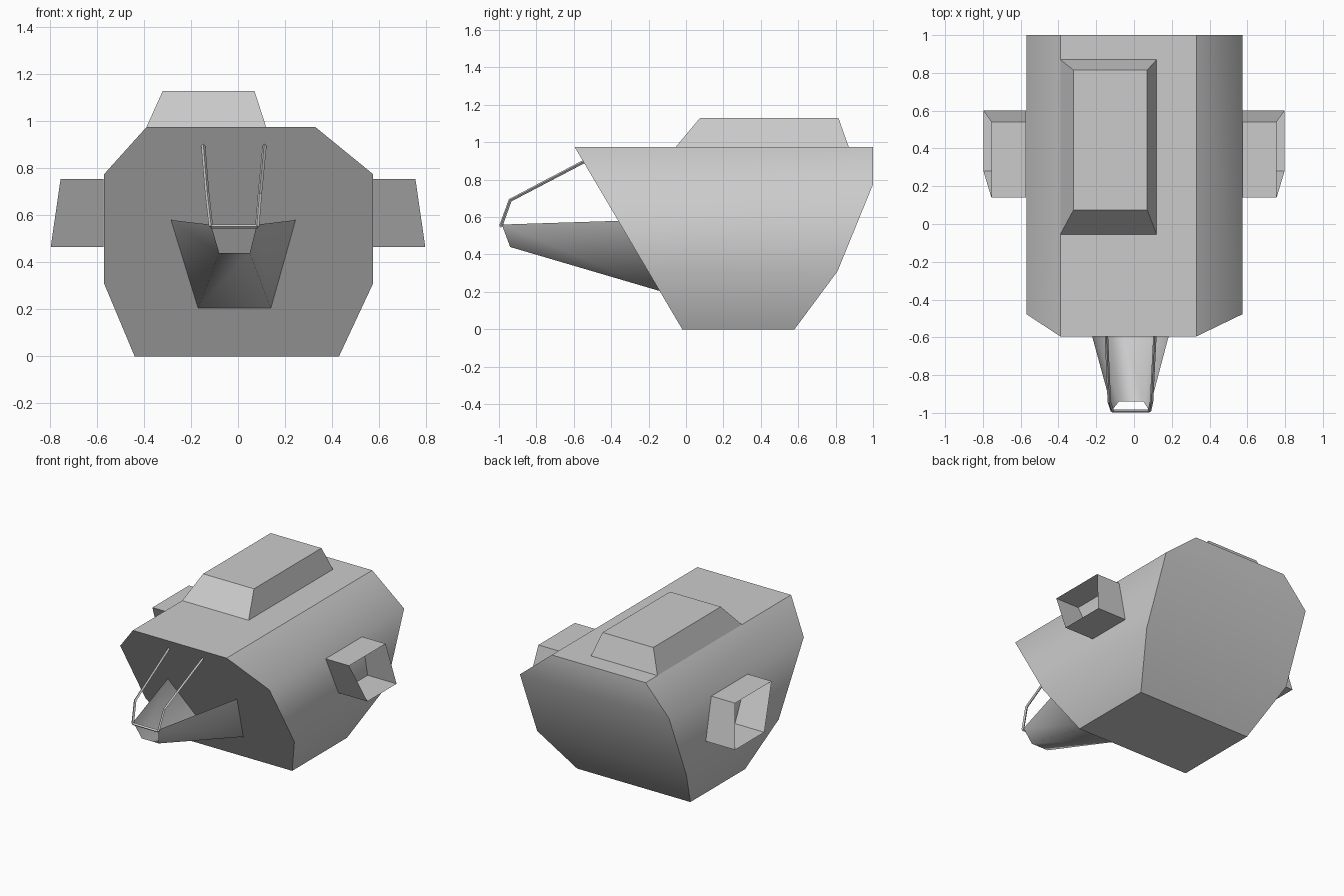
import bpy, bmesh

if "Cube" in bpy.data.objects:
    bpy.data.objects.remove(bpy.data.objects["Cube"])


def build(name, verts, faces, groups=None):
    """Mesh from points; faces sharing a group are smooth together, other edges are sharp."""
    me = bpy.data.meshes.new(name)
    bm = bmesh.new()
    vs = [bm.verts.new(v) for v in verts]
    tag = {}
    for i, f in enumerate(faces):
        face = bm.faces.new([vs[k] for k in f])
        tag[face] = groups[i] if groups else i
        face.smooth = groups is not None
    bmesh.ops.recalc_face_normals(bm, faces=bm.faces[:])
    for e in bm.edges:
        e.smooth = len({tag[f] for f in e.link_faces}) == 1
    bm.to_mesh(me)
    bm.free()
    ob = bpy.data.objects.new(name, me)
    bpy.context.collection.objects.link(ob)
    return ob


# Hull: octagonal section, raked flat front, curved-in back
section = [(-0.44, 0), (0.43, 0), (0.575, 0.31), (0.575, 0.775),
           (0.33, 0.975), (-0.39, 0.975), (-0.57, 0.775), (-0.57, 0.31)]
back_y = {0: 0.58, 0.31: 0.81, 0.775: 1.0, 0.975: 1.0}
front = [(x, -0.02 - 0.59 * z, z) for x, z in section]
back = [(x, back_y[z], z) for x, z in section]
sides = [(i, (i + 1) % 8, (i + 1) % 8 + 8, i + 8) for i in range(8)]
back_bands = [(8, 9, 10, 15), (15, 10, 11, 14), (14, 11, 12, 13)]
build("hull", front + back, sides + [tuple(range(8))] + back_bands,
      ["bottom", "right", "right", "right", "top", "left", "left", "left",
       "front", "back", "back", "back"])

# Raised roof block, offset to one side
base = [(x, y, 0.975) for x, y in ((-0.39, -0.055), (0.12, -0.055), (0.12, 0.87), (-0.39, 0.87))]
top = [(x, y, 1.13) for x, y in ((-0.32, 0.075), (0.07, 0.075), (0.07, 0.815), (-0.32, 0.815))]
ring = [(i, (i + 1) % 4, (i + 1) % 4 + 4, i + 4) for i in range(4)]
build("roof_block", base + top, ring + [(4, 5, 6, 7)])

# Side intakes: open-ended four-sided ducts
duct = [(0.14, 0.755, 0.755), (0.54, 0.755, 0.755), (0.60, 0.465, 0.797), (0.28, 0.465, 0.797)]
for side, name in ((-1, "left_intake"), (1, "right_intake")):
    inner = [(side * 0.572, y, z) for y, z, x in duct]
    outer = [(side * x, y, z) for y, z, x in duct]
    build(name, inner + outer, ring)

# Nose trough: open on top and at the tip
root = [(-0.285, -0.362, 0.58), (-0.17, -0.141, 0.205), (0.14, -0.141, 0.205), (0.245, -0.362, 0.58)]
tip = [(-0.115, -0.985, 0.56), (-0.08, -0.94, 0.44), (0.05, -0.94, 0.44), (0.08, -0.985, 0.56)]
nose = build("nose_trough", root + tip, [(i, i + 4, i + 5, i + 1) for i in range(3)], [0, 0, 0])
# make sure the floor of the trough faces outwards (down)
if nose.data.polygons[1].normal.z > 0:
    nose.data.flip_normals()

# Thin rail: two bent rods joined by a cross bar at the nose tip
path = [(-0.148, -0.545, 0.897), (-0.131, -0.94, 0.69), (-0.115, -0.99, 0.552),
        (0.082, -0.99, 0.552), (0.093, -0.94, 0.69), (0.113, -0.545, 0.897)]
for n, (a, b) in enumerate(((0, 3), (2, 4), (3, 6))):
    cu = bpy.data.curves.new("rail", "CURVE")
    cu.dimensions = "3D"
    cu.bevel_depth = 0.009
    cu.bevel_resolution = 0
    cu.use_fill_caps = True
    pts = path[a:b]
    sp = cu.splines.new("POLY")
    sp.points.add(len(pts) - 1)
    for p, co in zip(sp.points, pts):
        p.co = (*co, 1)
    sp.use_smooth = False
    ob = bpy.data.objects.new(("left_rail", "nose_cross_bar", "right_rail")[n], cu)
    bpy.context.collection.objects.link(ob)
